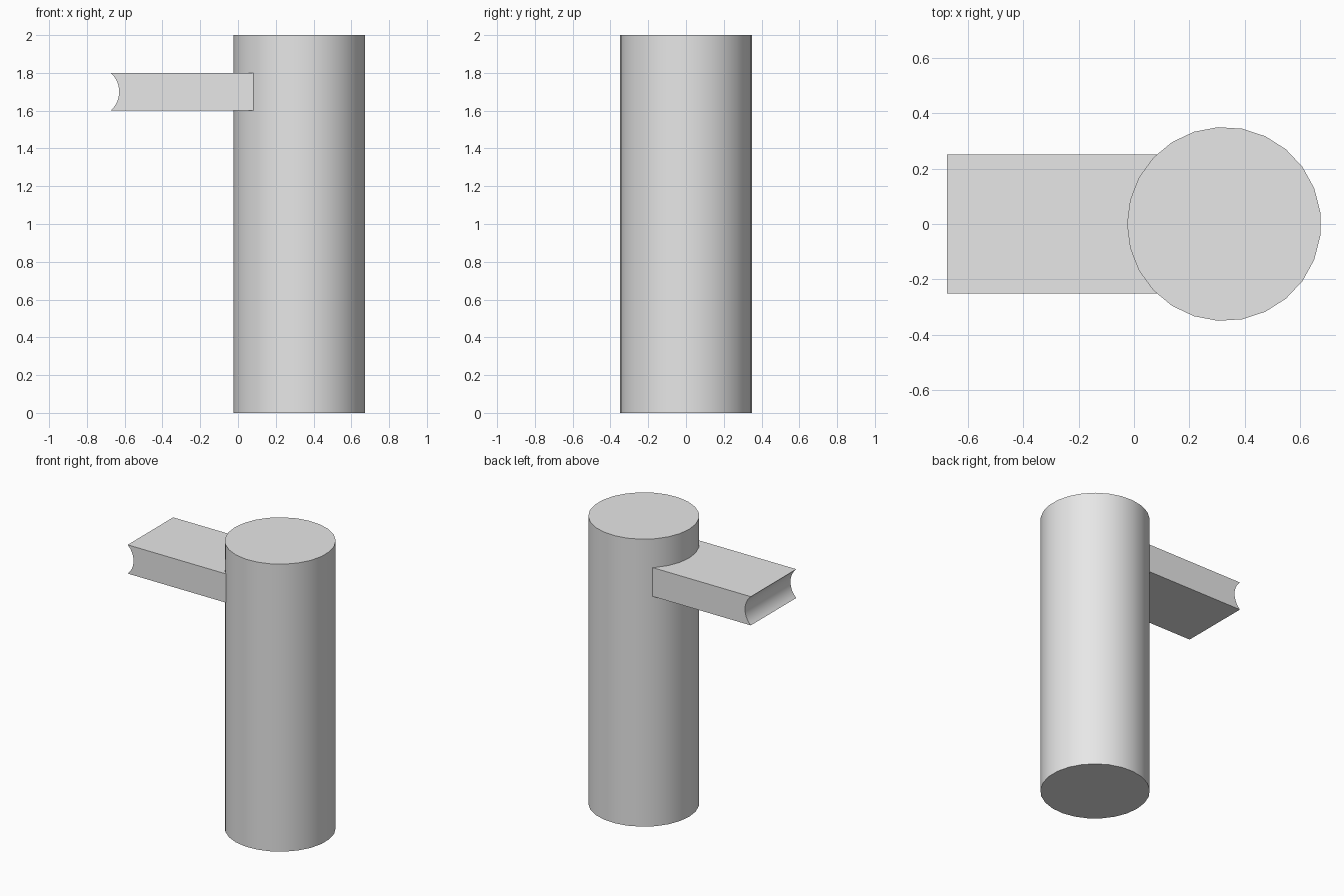
import bpy, bmesh, math

if "Cube" in bpy.data.objects:
    bpy.data.objects.remove(bpy.data.objects["Cube"], do_unlink=True)

grey = bpy.data.materials.new("plain grey")
grey.use_nodes = True
grey.diffuse_color = (0.8, 0.8, 0.8, 1)
grey.node_tree.nodes["Principled BSDF"].inputs["Base Color"].default_value = grey.diffuse_color


def extrude_profile(name, points, offset):
    """Sweep a closed outline along an offset into a capped solid."""
    bm = bmesh.new()
    face = bm.faces.new([bm.verts.new(p) for p in points])
    swept = bmesh.ops.extrude_face_region(bm, geom=[face], use_keep_orig=True)
    bmesh.ops.translate(bm, vec=offset,
                        verts=[v for v in swept["geom"] if isinstance(v, bmesh.types.BMVert)])
    bmesh.ops.recalc_face_normals(bm, faces=bm.faces)
    mesh = bpy.data.meshes.new(name)
    bm.to_mesh(mesh)
    bm.free()
    mesh.materials.append(grey)
    obj = bpy.data.objects.new(name, mesh)
    bpy.context.collection.objects.link(obj)
    bpy.ops.object.select_all(action="DESELECT")
    obj.select_set(True)
    bpy.context.view_layer.objects.active = obj
    bpy.ops.object.shade_smooth_by_angle(angle=math.radians(30))
    return obj


# Upright post, with one corner facing the arm
SIDES, RADIUS, POST_X = 25, 0.35, 0.325
turns = [math.pi + math.tau * i / SIDES for i in range(SIDES)]
extrude_profile("post",
                [(POST_X + RADIUS * math.cos(a), RADIUS * math.sin(a), 0) for a in turns],
                (0, 0, 2))

# Side arm, with a hollow rounded outer end
HALF_WIDTH, BOTTOM, TOP = 0.25, 1.6, 1.8
OUTER, INNER, DEPTH, STEPS = -0.674, 0.084, 0.045, 14
half = (TOP - BOTTOM) / 2
arc_radius = (half ** 2 + DEPTH ** 2) / (2 * DEPTH)
spread = math.asin(half / arc_radius)
arc_x = OUTER + DEPTH - arc_radius
arc = []
for i in range(STEPS + 1):
    a = spread * (2 * i / STEPS - 1)
    arc.append((arc_x + arc_radius * math.cos(a), -HALF_WIDTH,
                BOTTOM + half + arc_radius * math.sin(a)))
outline = arc + [(INNER, -HALF_WIDTH, TOP), (INNER, -HALF_WIDTH, BOTTOM)]
extrude_profile("side_arm", outline, (0, 2 * HALF_WIDTH, 0))
